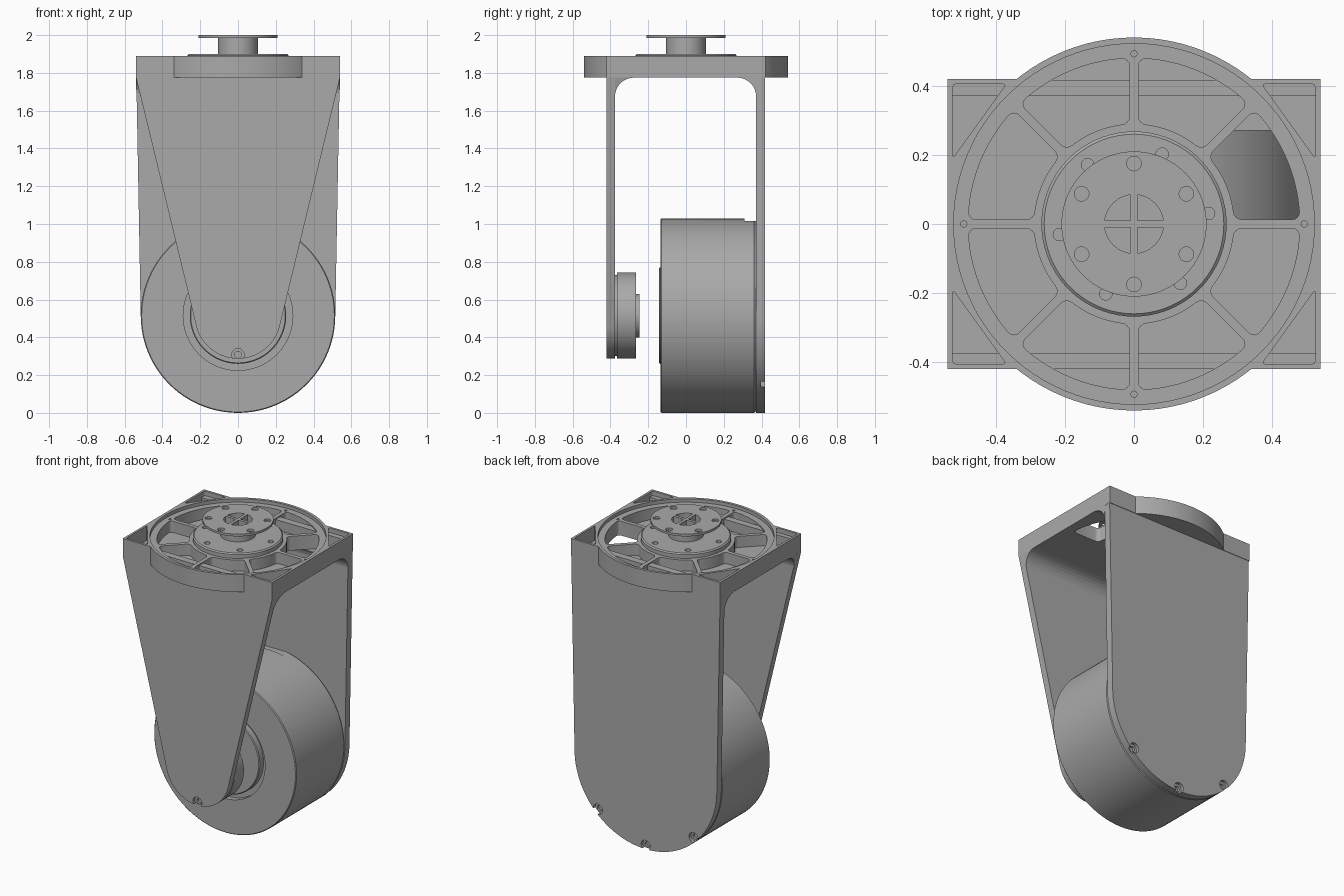
import bpy, bmesh
from math import sin, cos, asin, pi, radians
from mathutils import Vector

if "Cube" in bpy.data.objects:
    bpy.data.objects.remove(bpy.data.objects["Cube"])

grey = bpy.data.materials.new("machined grey")
grey.use_nodes = True
grey.diffuse_color = (0.4, 0.4, 0.4, 1)
grey.node_tree.nodes["Principled BSDF"].inputs["Base Color"].default_value = grey.diffuse_color

AXLE_Z = 0.515
HALF_W = 0.54
TOP, UNDER = 1.89, 1.775


def finish(name, bm):
    bmesh.ops.recalc_face_normals(bm, faces=bm.faces)
    mesh = bpy.data.meshes.new(name)
    bm.to_mesh(mesh)
    bm.free()
    mesh.materials.append(grey)
    obj = bpy.data.objects.new(name, mesh)
    bpy.context.collection.objects.link(obj)
    return obj


def place(axis, u, v, h):
    return Vector({"X": (h, u, v), "Y": (u, h, v), "Z": (u, v, h)}[axis])


def prism(name, points, axis, low, high, corner=0):
    """Extrude a flat outline along an axis, rounding sharp corners."""
    bm = bmesh.new()
    face = bm.faces.new([bm.verts.new(place(axis, u, v, low)) for u, v in points])
    top = bmesh.ops.extrude_face_region(bm, geom=[face])["geom"]
    moved = [g for g in top if isinstance(g, bmesh.types.BMVert)]
    bmesh.ops.translate(bm, verts=moved, vec=place(axis, 0, 0, high - low))
    bmesh.ops.recalc_face_normals(bm, faces=bm.faces)
    if corner:
        along = place(axis, 0, 0, 1)
        edges = [e for e in bm.edges if e.calc_face_angle() > 0.6
                 and abs((e.verts[1].co - e.verts[0].co).normalized().dot(along)) > 0.9]
        bmesh.ops.bevel(bm, geom=edges, offset=corner, segments=4, profile=0.5, affect="EDGES")
    return finish(name, bm)


def lathe(name, profile, axis="Y", u=0, v=AXLE_Z, steps=72):
    """Revolve (radius, height) points around an axis through (u, v)."""
    bm = bmesh.new()
    verts = [bm.verts.new((r, 0, h)) for r, h in profile]
    edges = [bm.edges.new(pair) for pair in zip(verts, verts[1:])]
    bmesh.ops.spin(bm, geom=verts + edges, cent=(0, 0, 0), axis=(0, 0, 1),
                   angle=2 * pi, steps=steps)
    bmesh.ops.remove_doubles(bm, verts=bm.verts, dist=1e-5)
    for vert in bm.verts:
        x, y, h = vert.co
        vert.co = place(axis, x + u, y + v, h)
    return finish(name, bm)


def boolean(target, tools, operation="DIFFERENCE"):
    for tool in tools:
        mod = target.modifiers.new("cut", "BOOLEAN")
        mod.operation, mod.object, mod.solver = operation, tool, "EXACT"
        bpy.context.view_layer.objects.active = target
        bpy.ops.object.modifier_apply(modifier=mod.name)
        bpy.data.objects.remove(tool)


def ring(count, radius, start, u=0, v=AXLE_Z):
    angles = [radians(start + 360 * i / count) for i in range(count)]
    return [(u + radius * cos(a), v + radius * sin(a)) for a in angles]


def bore(u, v, surface, inward, axis="Y", wide=0.033, narrow=0.018, step=0.02, deep=0.035):
    """Stepped screw hole entering from a surface."""
    profile = [(0, -0.02), (wide, -0.02), (wide, step), (narrow, step), (narrow, deep), (0, deep)]
    return lathe("bore", [(r, surface + inward * h) for r, h in profile], axis, u, v, 20)


def hole(u, v, radius, low, high, axis):
    return lathe("hole", [(0, low), (radius, low), (radius, high), (0, high)], axis, u, v, 24)


def arc(radius, start, end, count, v=0):
    angles = [start + (end - start) * i / count for i in range(count + 1)]
    return [(radius * cos(a), v + radius * sin(a)) for a in angles]


def sector(radius_in, radius_out, start, end, half_gap, low, high, corner):
    """Pocket between two spokes of constant width."""
    a, b = asin(half_gap / radius_out), asin(half_gap / radius_in)
    outline = arc(radius_out, start + a, end - a, 12) + arc(radius_in, end - b, start + b, 8)
    return prism("pocket", outline, "Z", low, high, corner)


# Top plate: square deck joined with a round rim
deck = prism("top_plate", [(-HALF_W, -0.42), (HALF_W, -0.42), (HALF_W, 0.42), (-HALF_W, 0.42)],
             "Z", UNDER, TOP)
boolean(deck, [lathe("rim", [(0, UNDER), (HALF_W, UNDER), (HALF_W, TOP), (0, TOP)], "Z", 0, 0, 96)],
        "UNION")
FACE = 1.868
boolean(deck, [lathe("recess", [(0, FACE), (0.522, FACE), (0.522, 2), (0, 2)], "Z", 0, 0, 96)])
for i in range(8):
    floor = 1.7 if i == 0 else 1.795      # one pocket is open right through
    boolean(deck, [sector(0.29, 0.48, i * pi / 4, (i + 1) * pi / 4, 0.013, floor, 2, 0.022)])
for sx in (-1, 1):
    for sy in (-1, 1):
        corner = [(sx * 0.525, sy * 0.405), (sx * 0.37, sy * 0.405), (sx * 0.525, sy * 0.19)]
        boolean(deck, [prism("corner_pocket", corner, "Z", 1.795, 2, 0.01)])
boolean(deck, [hole(u, v, 0.009, 1.84, 2, "Z") for u, v in ring(4, 0.493, 0, 0, 0)])

# Front arm: tapered plate with a round foot
foot = 0.228
outline = ([(HALF_W, UNDER)] + arc(foot, radians(-13), radians(-167), 36, AXLE_Z)
           + [(-HALF_W, UNDER), (-HALF_W, TOP - 0.03), (HALF_W, TOP - 0.03)])
front_arm = prism("front_arm", outline, "Y", -0.42, -0.375)
boolean(front_arm, [hole(0, AXLE_Z, 0.15, -0.5, -0.3, "Y")])
boolean(front_arm, [bore(u, v, -0.42, 1) for u, v in ring(6, 0.207, 30)])

# Back arm: wide plate with a half round base
outline = ([(HALF_W, TOP - 0.03)] + arc(0.515, 0, -pi, 48, AXLE_Z) + [(-HALF_W, TOP - 0.03)])
back_arm = prism("back_arm", outline, "Y", 0.37, 0.417)
boolean(back_arm, [bore(u, v, 0.417, -1) for u, v in ring(8, 0.49, 0)])
boolean(back_arm, [bore(-0.235, 0.57, 0.417, -1, wide=0.027)])

# Inside fillets between the arms and the top plate
R = 0.1
for name, wall, side, slope in (("front_fillet", -0.376, 1, 0.24), ("back_fillet", 0.371, -1, 0.02)):
    curve = [(wall + side * (R - R * cos(a)), UNDER - R + R * sin(a))
             for a in [i * pi / 16 for i in range(9)]]
    fillet = prism(name, curve + [(wall, UNDER + 0.001)], "X", -HALF_W, HALF_W)
    for vert in fillet.data.vertices:
        vert.co.x *= 1 - slope * max(0, UNDER - vert.co.z) / HALF_W

# Drive hub: round body with a grooved front face and a flat on its crown
wheel = lathe("drive_hub", [(0, -0.143), (0.25, -0.143), (0.255, -0.138), (0.255, -0.1),
                            (0.29, -0.1), (0.29, -0.135), (0.51, -0.135), (0.515, -0.13),
                            (0.515, 0.36), (0.508, 0.37), (0, 0.37)], steps=96)
boolean(wheel, [prism("flat", [(-0.3, 1.015), (0.3, 1.015), (0.3, 1.2), (-0.3, 1.2)], "Y", 0.31, 0.5)])
boolean(wheel, [bore(u, v, -0.135, 1, wide=0.032, narrow=0.015, step=0.012)
                for u, v in ring(12, 0.37, 15)])
boolean(wheel, [hole(u, v, 0.018, -0.2, -0.11, "Y") for u, v in ring(6, 0.205, 0)])

# Idler bearing behind the front arm, with a bored centre boss
idler = lathe("idler_bearing", [(0, -0.36), (0.03, -0.36), (0.03, -0.395), (0.06, -0.418),
                                (0.105, -0.418), (0.11, -0.413), (0.11, -0.385), (0.15, -0.385),
                                (0.15, -0.376), (0.215, -0.376), (0.215, -0.365), (0.228, -0.365),
                                (0.228, -0.265), (0.115, -0.265), (0.115, -0.245), (0, -0.245)])

# Hub disc, neck and mounting flange on top
hub = lathe("hub_disc", [(0, 1.86), (0.268, 1.86), (0.268, 1.893), (0.26, 1.9), (0, 1.9)], "Z", 0, 0)
boolean(hub, [hole(u, v, 0.018, 1.875, 2, "Z") for u, v in ring(6, 0.218, 8, 0, 0)])
flange = lathe("mounting_flange", [(0, 1.895), (0.105, 1.895), (0.105, 1.985), (0.21, 1.985),
                                   (0.21, 2), (0, 2)], "Z", 0, 0)
boolean(flange, [hole(u, v, 0.021, 1.9, 2.1, "Z") for u, v in ring(6, 0.175, 30, 0, 0)])
for i in range(4):
    boolean(flange, [sector(0.014, 0.085, i * pi / 2, (i + 1) * pi / 2, 0.0095, 1.93, 2.1, 0)])

# Smooth the curved walls and keep machined edges crisp
for obj in (deck, front_arm, back_arm, wheel, idler, hub, flange):
    bpy.ops.object.select_all(action="DESELECT")
    obj.select_set(True)
    bpy.context.view_layer.objects.active = obj
    bpy.ops.object.shade_smooth_by_angle(angle=radians(30))
